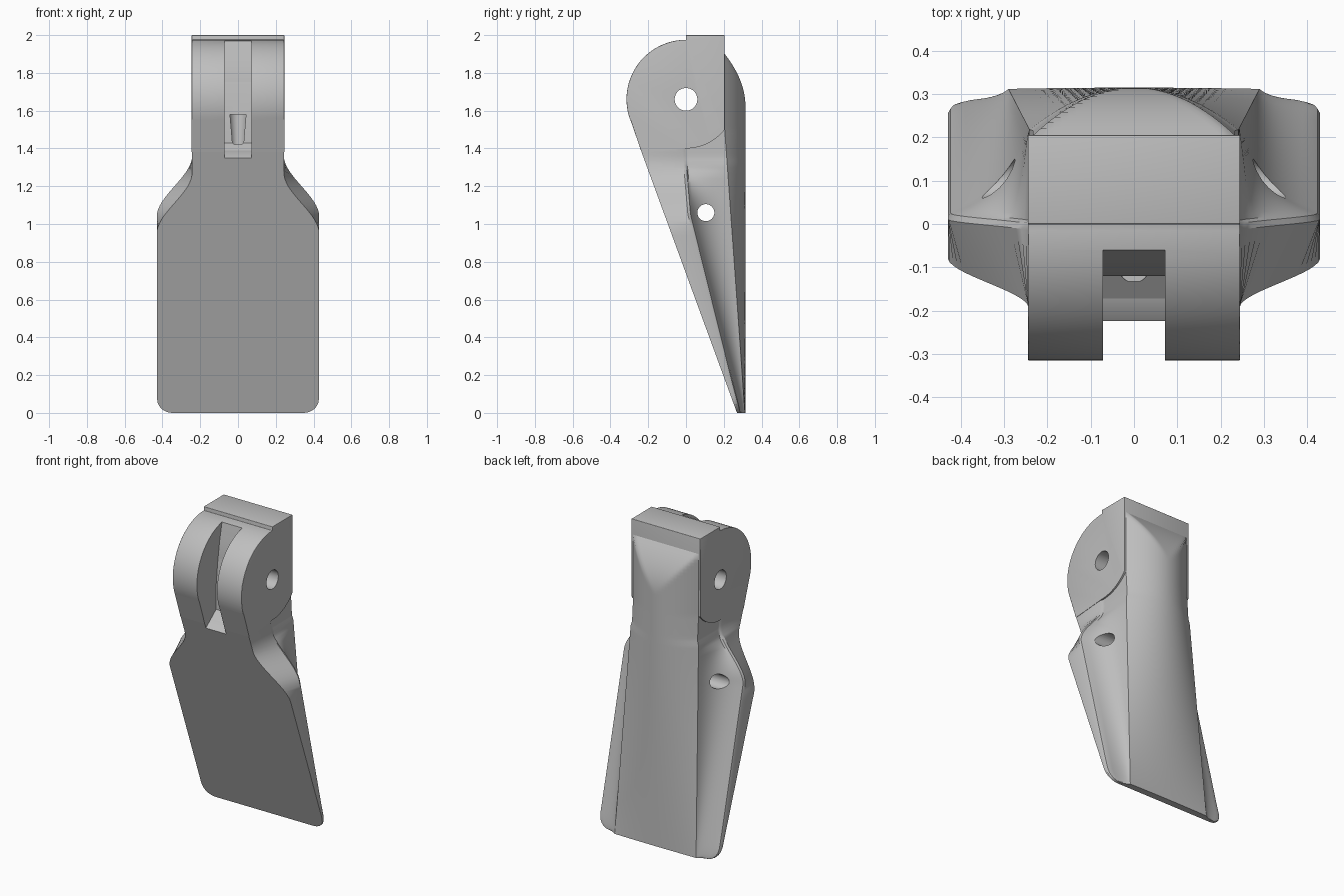
import bpy, bmesh, math

if "Cube" in bpy.data.objects:
    bpy.data.objects.remove(bpy.data.objects["Cube"])

grey = bpy.data.materials.new("plain grey")
grey.use_nodes = True
colour = (0.52, 0.52, 0.52, 1)
grey.diffuse_color = colour
grey.node_tree.nodes["Principled BSDF"].inputs["Base Color"].default_value = colour

PIN_Z, BARREL_R, HALF_W = 1.66, 0.315, 0.245


def make_object(name, bm):
    bmesh.ops.recalc_face_normals(bm, faces=bm.faces[:])
    mesh = bpy.data.meshes.new(name)
    bm.to_mesh(mesh)
    bm.free()
    mesh.materials.append(grey)
    obj = bpy.data.objects.new(name, mesh)
    bpy.context.collection.objects.link(obj)
    return obj


def extrude_profile(points, half):
    """Side profile (y, z) extruded across x."""
    bm = bmesh.new()
    face = bm.faces.new([bm.verts.new((-half, y, z)) for y, z in points])
    out = bmesh.ops.extrude_face_region(bm, geom=[face])
    moved = [v for v in out["geom"] if isinstance(v, bmesh.types.BMVert)]
    bmesh.ops.translate(bm, verts=moved, vec=(2 * half, 0, 0))
    return bm


def arc(cy, cz, r, start, end, n):
    angles = [math.radians(start + (end - start) * i / n) for i in range(n + 1)]
    return [(cy + r * math.cos(a), cz + r * math.sin(a)) for a in angles]


def smooth(t):
    t = min(max(t, 0), 1)
    return t * t * (3 - 2 * t)


def front_y(z):
    return 0.27 - 0.366 * z


def half_width(z):
    """Paddle outline: rounded foot, straight sides, curved shoulders."""
    r = 0.08
    if z < r:
        return 0.35 + math.sqrt(max(r * r - (r - z) ** 2, 0))
    return 0.43 - 0.187 * smooth((z - 1.04) / 0.32)


def half_section(z):
    """Right half of a body slice, from the spine crest round to the front."""
    x_back = half_width(z)
    x_front = half_width(z + 0.09 * smooth((z - 0.5) / 0.4))
    flange = 0.29 - 0.26 * z / 1.05 if z < 1.05 else max(0, 0.03 * (1.4 - z) / 0.35)
    low = min(1, max(0, (1.5 - z) / 1.5))
    edge = 0.205 + 0.107 * low
    w = min(0.235 + 0.055 * low, x_back - 0.01)
    crest = 0.315 - 0.11 * max(0, (z - 1.62) / 0.28) ** 2
    pts = []
    # rounded back of the spine, sliced off by the sloping top
    for i in range(15):
        t = i / 14
        pts.append((w * t, min(crest, 0.315 - (0.315 - edge) * t * t)))
    # concave flank running out onto the flange
    rim = max(x_back - 0.02, w + 0.002)
    mid = (min(w + 0.02, rim), flange + 0.25 * (edge - flange))
    for i in range(1, 11):
        t = i / 10
        a, b, c = (1 - t) ** 2, 2 * t * (1 - t), t * t
        pts.append((a * w + b * mid[0] + c * rim, a * edge + b * mid[1] + c * flange))
    # rounded rim and flat front
    front = front_y(z) if z < 1.39 else -0.1
    drop = min(0.02, 0.5 * (flange - front))
    pts.append((max(x_back - 0.006, rim), flange - 0.3 * drop))
    pts.append((x_back, flange - drop))
    pts.append((x_front, front))
    return pts


# paddle with spine, lofted upward
levels = [0, 0.004, 0.015, 0.03, 0.05, 0.08]
levels += [0.12 + 0.02 * i for i in range(90)]
bm = bmesh.new()
rings = []
for z in levels:
    half = half_section(z)
    ring = half + [(-x, y) for x, y in reversed(half[1:])]
    rings.append([bm.verts.new((x, y, z)) for x, y in ring])
count = len(rings[0])
for lower, upper in zip(rings, rings[1:]):
    for i in range(count):
        j = (i + 1) % count
        bm.faces.new((lower[i], lower[j], upper[j], upper[i]))
bm.faces.new(rings[0])
bm.faces.new(rings[-1])
paddle = make_object("paddle_and_spine", bm)

# hinge knuckle: round front, raised stop block on top
profile = arc(0, PIN_Z, BARREL_R, 200, 90, 40)
profile += [(0, 2), (0.205, 2)]
profile += arc(0, PIN_Z, 0.26, -38, -90, 12)
profile.append((front_y(1.38), 1.38))
bm = extrude_profile(profile, HALF_W)
bm.normal_update()
sharp = [e for e in bm.edges if min(v.co.z for v in e.verts) > 1.49
         and e.calc_face_angle(0) > 0.5]
bmesh.ops.bevel(bm, geom=sharp, offset=0.015, offset_type='OFFSET', segments=3,
                profile=0.5, affect='EDGES', clamp_overlap=True)
knuckle = make_object("hinge_knuckle", bm)


def cross_hole(name, y, z, r):
    return make_object(name, extrude_profile(arc(y, z, r, 0, 352.5, 47), 0.6))


# cutters: link slot, cord channel, pin hole and cord hole
slot = [(-0.5, 2.1), (-0.06, 2.1), (-0.06, 1.97), (-0.085, 1.85), (-0.105, 1.72),
        (-0.12, 1.58), (-0.12, 1.43), (-0.5, 1.133)]
cutters = [make_object("slot_cutter", extrude_profile(slot, 0.072)),
           cross_hole("pin_hole_cutter", 0, PIN_Z, 0.06),
           cross_hole("cord_hole_cutter", 0.105, 1.06, 0.045)]
bm = bmesh.new()
bmesh.ops.create_cone(bm, cap_ends=True, segments=32, radius1=0.035, radius2=0.047, depth=0.16)
bmesh.ops.translate(bm, verts=bm.verts[:], vec=(0, -0.1, 1.5))
cutters.append(make_object("channel_cutter", bm))

for obj in (paddle, knuckle):
    for cutter in cutters:
        mod = obj.modifiers.new(cutter.name, 'BOOLEAN')
        mod.operation = 'DIFFERENCE'
        mod.solver = 'EXACT'
        mod.object = cutter
    bpy.context.view_layer.update()
    graph = bpy.context.evaluated_depsgraph_get()
    result = bpy.data.meshes.new_from_object(obj.evaluated_get(graph))
    obj.modifiers.clear()
    obj.data = result
for cutter in cutters:
    bpy.data.objects.remove(cutter)

bpy.ops.object.select_all(action='DESELECT')
for obj in (paddle, knuckle):
    obj.select_set(True)
bpy.context.view_layer.objects.active = paddle
bpy.ops.object.shade_smooth_by_angle(angle=math.radians(30))
